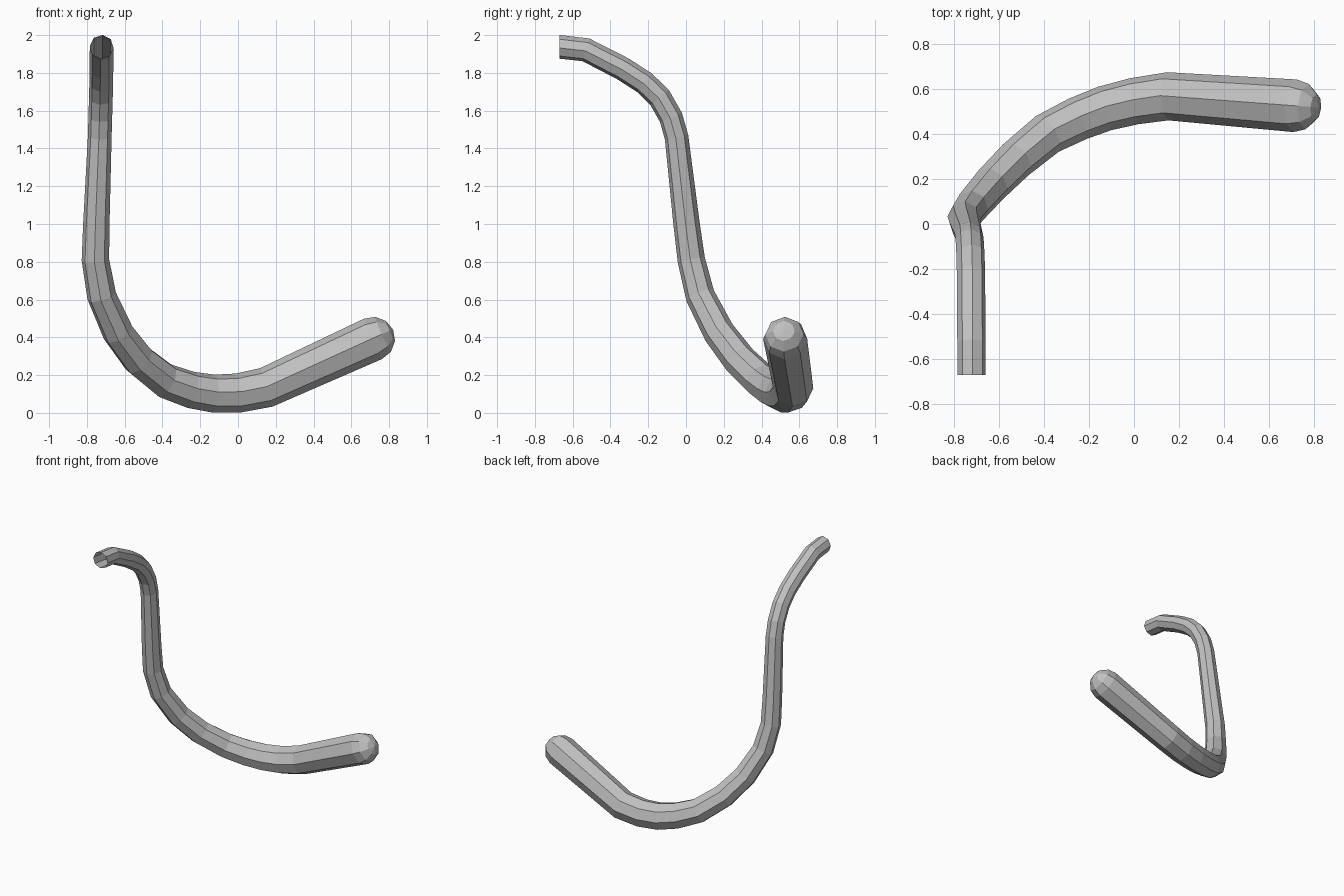
import bpy, bmesh, math
from mathutils import Vector

cube = bpy.data.objects.get("Cube")
if cube:
    bpy.data.objects.remove(cube, do_unlink=True)

SIDES = 8

# Centre line from the rounded grip to the open tip: x, y, z, radius
PATH = [
    (0.715, 0.525, 0.392, 0.117),
    (0.15, 0.567, 0.135, 0.107),
    (0.0, 0.545, 0.105, 0.104),
    (-0.13, 0.513, 0.102, 0.101),
    (-0.25, 0.467, 0.122, 0.098),
    (-0.385, 0.40, 0.17, 0.094),
    (-0.525, 0.285, 0.28, 0.089),
    (-0.635, 0.175, 0.425, 0.084),
    (-0.722, 0.075, 0.62, 0.078),
    (-0.755, 0.028, 0.81, 0.073),
    (-0.75, 0.003, 1.0, 0.070),
    (-0.732, -0.05, 1.46, 0.063),
    (-0.729, -0.08, 1.565, 0.063),
    (-0.726, -0.14, 1.67, 0.063),
    (-0.724, -0.22, 1.748, 0.063),
    (-0.723, -0.335, 1.822, 0.063),
    (-0.722, -0.53, 1.922, 0.063),
    (-0.722, -0.67, 1.938, 0.063),
]

# Grey painted metal
grey = bpy.data.materials.new("grey_metal")
grey.use_nodes = True
colour = (0.53, 0.53, 0.53, 1.0)
grey.diffuse_color = colour
grey.node_tree.nodes["Principled BSDF"].inputs["Base Color"].default_value = colour

bm = bmesh.new()


def add_ring(centre, tangent, up, radius):
    side = tangent.cross(up)
    ring = []
    for i in range(SIDES):
        a = math.tau * i / SIDES
        ring.append(bm.verts.new(centre + radius * (math.cos(a) * up + math.sin(a) * side)))
    return ring


def bridge(a, b):
    for i in range(SIDES):
        j = (i + 1) % SIDES
        bm.faces.new((a[i], a[j], b[j], b[i]))


points = [Vector(p[:3]) for p in PATH]
dirs = [(b - a).normalized() for a, b in zip(points, points[1:])]
tangents = [dirs[0]] + [(a + b).normalized() for a, b in zip(dirs, dirs[1:])]
tangents.append(Vector((0, -1, 0)))  # tip is cut square to the front

# Rounded grip end
tangent = tangents[0]
up = Vector((0, 0, 1))
up = (up - tangent * up.dot(tangent)).normalized()
r0 = PATH[0][3]
pole = bm.verts.new(points[0] - tangent * r0)
previous = None
for deg in (60, 30):
    a = math.radians(deg)
    ring = add_ring(points[0] - tangent * r0 * math.sin(a), tangent, up, r0 * math.cos(a))
    if previous:
        bridge(previous, ring)
    else:
        for i in range(SIDES):
            bm.faces.new((pole, ring[(i + 1) % SIDES], ring[i]))
    previous = ring

# Tapering tube swept without twist, left open at the tip
for point, new_tangent, row in zip(points, tangents, PATH):
    up = tangent.rotation_difference(new_tangent) @ up
    tangent = new_tangent
    ring = add_ring(point, tangent, up, row[3])
    bridge(previous, ring)
    previous = ring

bmesh.ops.recalc_face_normals(bm, faces=bm.faces[:])
# Make sure the normals point away from the grip centre
pole_face = pole.link_faces[0]
if pole_face.normal.dot(pole_face.calc_center_median() - points[0]) < 0:
    bmesh.ops.reverse_faces(bm, faces=bm.faces[:])

mesh = bpy.data.meshes.new("bent_lever")
bm.to_mesh(mesh)
bm.free()
mesh.materials.append(grey)
lever = bpy.data.objects.new("bent_lever", mesh)
bpy.context.collection.objects.link(lever)
